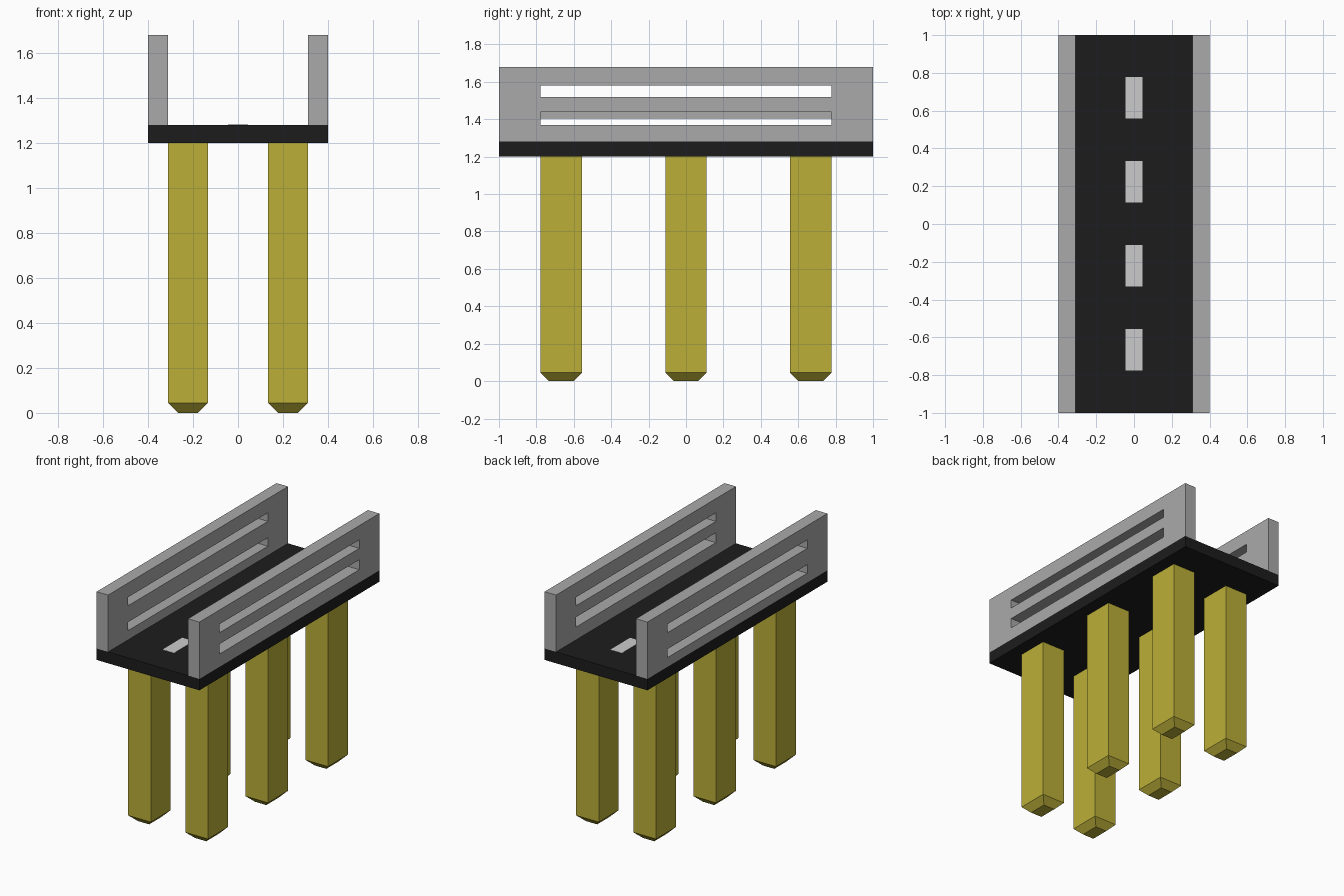
import bpy, bmesh
from mathutils import Vector

if "Cube" in bpy.data.objects:
    bpy.data.objects.remove(bpy.data.objects["Cube"])


def material(name, rgb):
    m = bpy.data.materials.new(name)
    m.diffuse_color = (*rgb, 1)
    m.use_nodes = True
    m.node_tree.nodes["Principled BSDF"].inputs["Base Color"].default_value = m.diffuse_color
    return m


asphalt = material("asphalt", (0.012, 0.012, 0.012))
paint = material("road_paint", (0.7, 0.7, 0.7))
concrete = material("rail_grey", (0.4, 0.4, 0.4))
timber = material("pile_ochre", (0.5, 0.43, 0.04))


def finish(name, bm, mat):
    bmesh.ops.recalc_face_normals(bm, faces=bm.faces)
    mesh = bpy.data.meshes.new(name)
    bm.to_mesh(mesh)
    bm.free()
    mesh.materials.append(mat)
    ob = bpy.data.objects.new(name, mesh)
    bpy.context.collection.objects.link(ob)
    return ob


def box(name, lo, hi, mat, foot=0.0, inset=0.0):
    """Box between two corners; a foot height adds a tapered lower end."""
    bm = bmesh.new()
    lo, hi = Vector(lo), Vector(hi)
    bmesh.ops.create_cube(bm, size=1)
    for v in bm.verts:
        v.co = Vector(lo[i] + (v.co[i] + 0.5) * (hi[i] - lo[i]) for i in range(3))
    if foot:
        bottom = [f for f in bm.faces if all(v.co.z < lo.z + 1e-5 for v in f.verts)]
        ext = bmesh.ops.extrude_face_region(bm, geom=bottom)["geom"]
        bmesh.ops.delete(bm, geom=[f for f in bottom if f.is_valid], context='FACES_ONLY')
        mid = (lo + hi) / 2
        for v in ext:
            if isinstance(v, bmesh.types.BMVert):
                v.co.z -= foot
                v.co.x += inset if v.co.x < mid.x else -inset
                v.co.y += inset if v.co.y < mid.y else -inset
    return finish(name, bm, mat)


def rail(name, x0, x1, zs):
    """Side wall: a grid of panels with two slots left out, then thickened."""
    bm = bmesh.new()
    ys = (-1, -0.777, 0.777, 1)
    grid = [[bm.verts.new((x0, y, z)) for z in zs] for y in ys]
    for i in range(len(ys) - 1):
        for j in range(len(zs) - 1):
            if i == 1 and j in (1, 3):
                continue
            bm.faces.new((grid[i][j], grid[i + 1][j], grid[i + 1][j + 1], grid[i][j + 1]))
    ext = bmesh.ops.extrude_face_region(bm, geom=bm.faces[:], use_keep_orig=True)["geom"]
    for v in ext:
        if isinstance(v, bmesh.types.BMVert):
            v.co.x = x1
    return finish(name, bm, mat=concrete)


# Road deck
box("road_deck", (-0.4, -1, 1.2), (0.4, 1, 1.28), asphalt)

# Centre line dashes
for k in range(4):
    y = -0.666 + 0.4445 * k
    box(f"lane_dash_{k + 1}", (-0.045, y - 0.11, 1.279), (0.045, y + 0.11, 1.282), paint)

# Slotted side rails (the lower slot sits a little lower on the left)
rail("right_rail", 0.4, 0.311, (1.28, 1.37, 1.44, 1.52, 1.58, 1.68))
rail("left_rail", -0.4, -0.311, (1.28, 1.345, 1.405, 1.52, 1.58, 1.68))

# Six support piles with tapered feet
for side, x in (("left", -0.2225), ("right", 0.2225)):
    for row, y in (("front", -0.667), ("middle", 0), ("back", 0.667)):
        box(f"{row}_{side}_pile", (x - 0.0885, y - 0.11, 0.045),
            (x + 0.0885, y + 0.11, 1.2), timber, foot=0.045, inset=0.0445)
